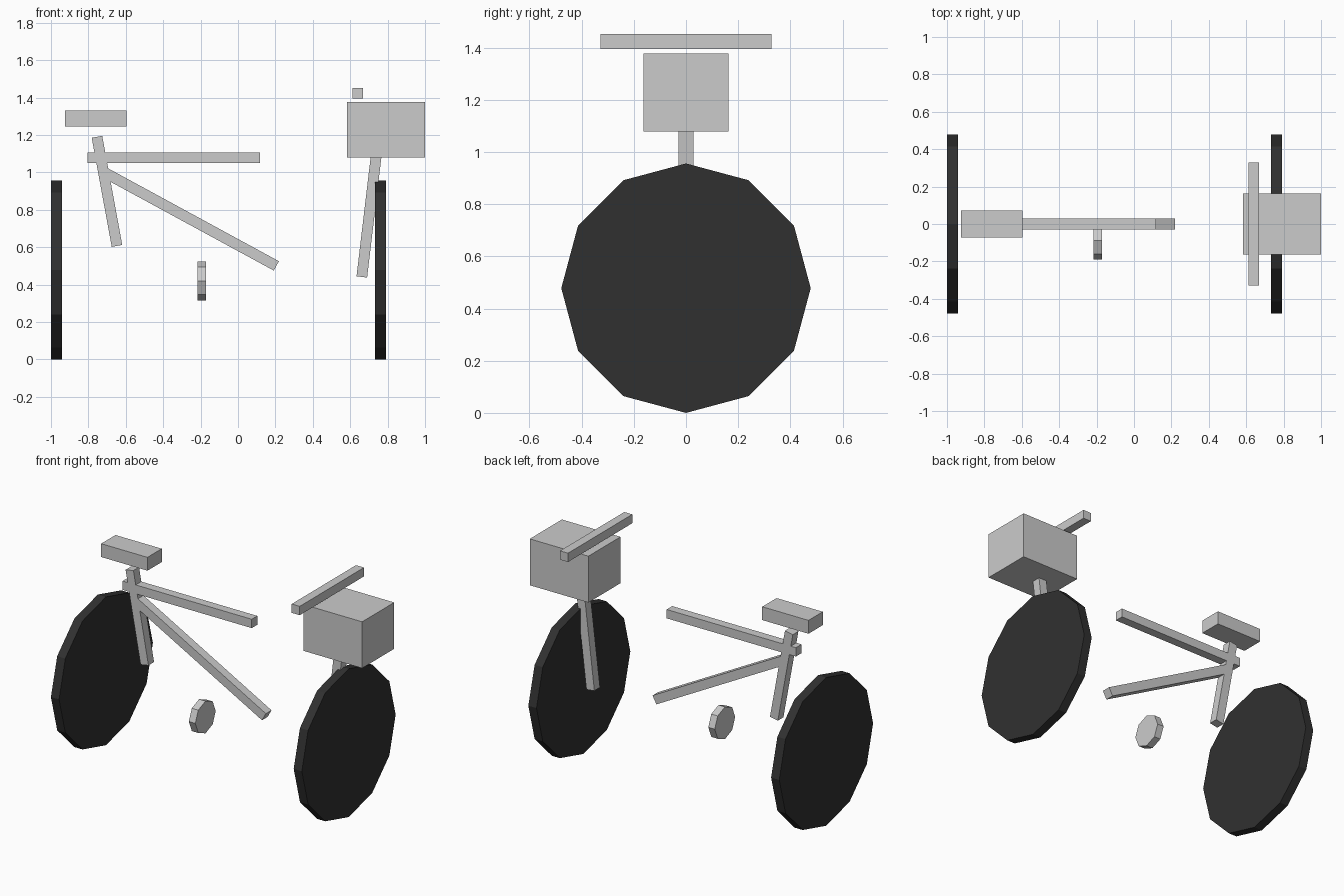
import bpy
import math
from mathutils import Vector

if "Cube" in bpy.data.objects:
    bpy.data.objects.remove(bpy.data.objects["Cube"])

TUBE = 0.057  # square tube thickness


def box(name, center, size, tilt=0.0):
    """Box with optional rotation about y."""
    bpy.ops.mesh.primitive_cube_add(size=1, location=center)
    ob = bpy.context.object
    ob.name = name
    ob.scale = size
    ob.rotation_euler = (0, tilt, 0)
    return ob


def tube(name, start, end):
    """Square tube between two (x, z) points in the y = 0 plane."""
    a, b = Vector((start[0], 0, start[1])), Vector((end[0], 0, end[1]))
    d = b - a
    return box(name, (a + b) / 2, (TUBE, TUBE, d.length), math.atan2(d.x, d.z))


def disc(name, center, radius, width, sides):
    """Flat-shaded cylinder with its axis along x and a vertex at the top."""
    bpy.ops.mesh.primitive_cylinder_add(
        vertices=sides, radius=radius, depth=width,
        location=center, rotation=(math.pi / 2, 0, math.pi / 2))
    ob = bpy.context.object
    ob.name = name
    return ob


# Wheels
rubber = bpy.data.materials.new("black_rubber")
rubber.diffuse_color = (0.03, 0.03, 0.03, 1)
rubber.use_nodes = True
rubber.node_tree.nodes["Principled BSDF"].inputs["Base Color"].default_value = rubber.diffuse_color
for name, x in (("rear_wheel", -0.971), ("front_wheel", 0.761)):
    disc(name, (x, 0, 0.478), 0.478, 0.058, 12).data.materials.append(rubber)

# Frame
tube("seat_tube", (-0.647, 0.607), (-0.754, 1.190))
tube("top_tube", (-0.804, 1.078), (0.118, 1.078))
tube("down_tube", (-0.711, 0.998), (0.205, 0.500))
tube("front_fork", (0.662, 0.441), (0.752, 1.200))

# Saddle, handlebar and basket
box("saddle", (-0.76, 0, 1.289), (0.33, 0.146, 0.086))
box("handlebar", (0.641, 0, 1.423), (TUBE, 0.655, TUBE))
box("basket", (0.791, 0, 1.228), (0.418, 0.327, 0.299))

# Pedal
disc("pedal", (-0.194, -0.087, 0.42), 0.104, 0.046, 8)
